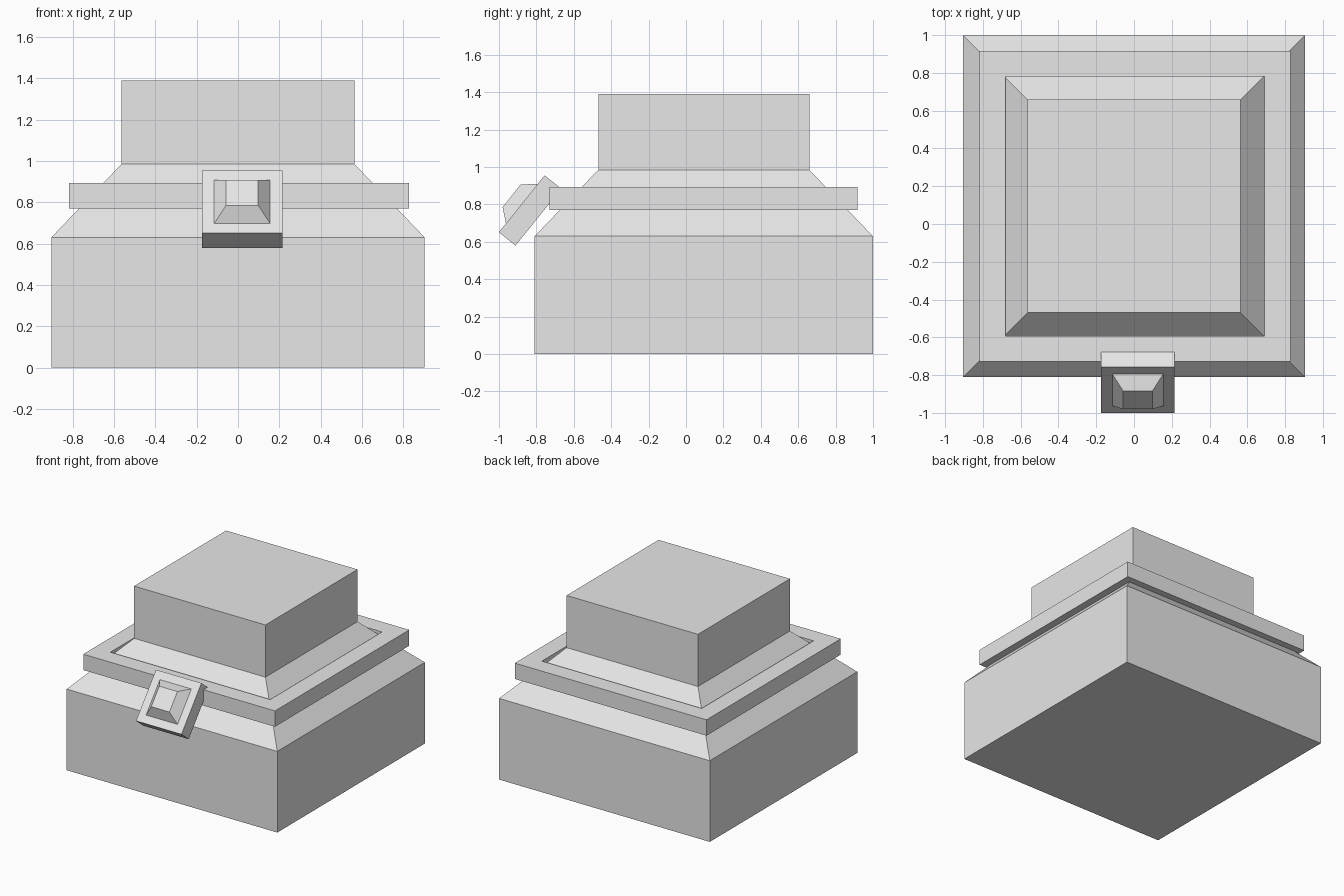
import bpy
import bmesh
from math import radians

cube = bpy.data.objects.get("Cube")
if cube:
    bpy.data.objects.remove(cube, do_unlink=True)

grey = bpy.data.materials.new("light_grey")
grey.use_nodes = True
colour = (0.8, 0.8, 0.8, 1)
grey.diffuse_color = colour
grey.node_tree.nodes["Principled BSDF"].inputs["Base Color"].default_value = colour


def square_loft(name, profile, location, tilt=0, closed=False):
    """Join square loops given as (half width, height); cap the ends or close the loop."""
    bm = bmesh.new()
    loops = [[bm.verts.new((sx * h, sy * h, z))
              for sx, sy in ((-1, -1), (1, -1), (1, 1), (-1, 1))]
             for h, z in profile]
    pairs = list(zip(loops, loops[1:]))
    if closed:
        pairs.append((loops[-1], loops[0]))
    else:
        bm.faces.new(loops[0])
        bm.faces.new(loops[-1])
    for a, b in pairs:
        for i in range(4):
            j = (i + 1) % 4
            bm.faces.new((a[i], a[j], b[j], b[i]))
    bmesh.ops.recalc_face_normals(bm, faces=bm.faces)
    mesh = bpy.data.meshes.new(name)
    bm.to_mesh(mesh)
    bm.free()
    mesh.materials.append(grey)
    obj = bpy.data.objects.new(name, mesh)
    obj.location = location
    obj.rotation_euler.x = tilt
    bpy.context.collection.objects.link(obj)
    return obj


# Bottle: square body, sloped shoulder and neck
square_loft("bottle", [(0.904, 0), (0.904, 0.63), (0.564, 0.985), (0.564, 1.39)],
            (0, 0.095, 0))

# Loose square band round the shoulder
square_loft("band", [(0.823, 0.77), (0.823, 0.893), (0.686, 0.893), (0.686, 0.77)],
            (0.005, 0.094, 0), closed=True)

# Tilted tag hanging on the front of the band, with a raised stud
tag_place = (0.02, -0.878, 0.803)
tag_tilt = radians(51.2)
square_loft("tag", [(0.195, -0.114), (0.195, 0)], tag_place, tag_tilt)
square_loft("tag_stud", [(0.135, 0), (0.078, 0.069)], tag_place, tag_tilt)
